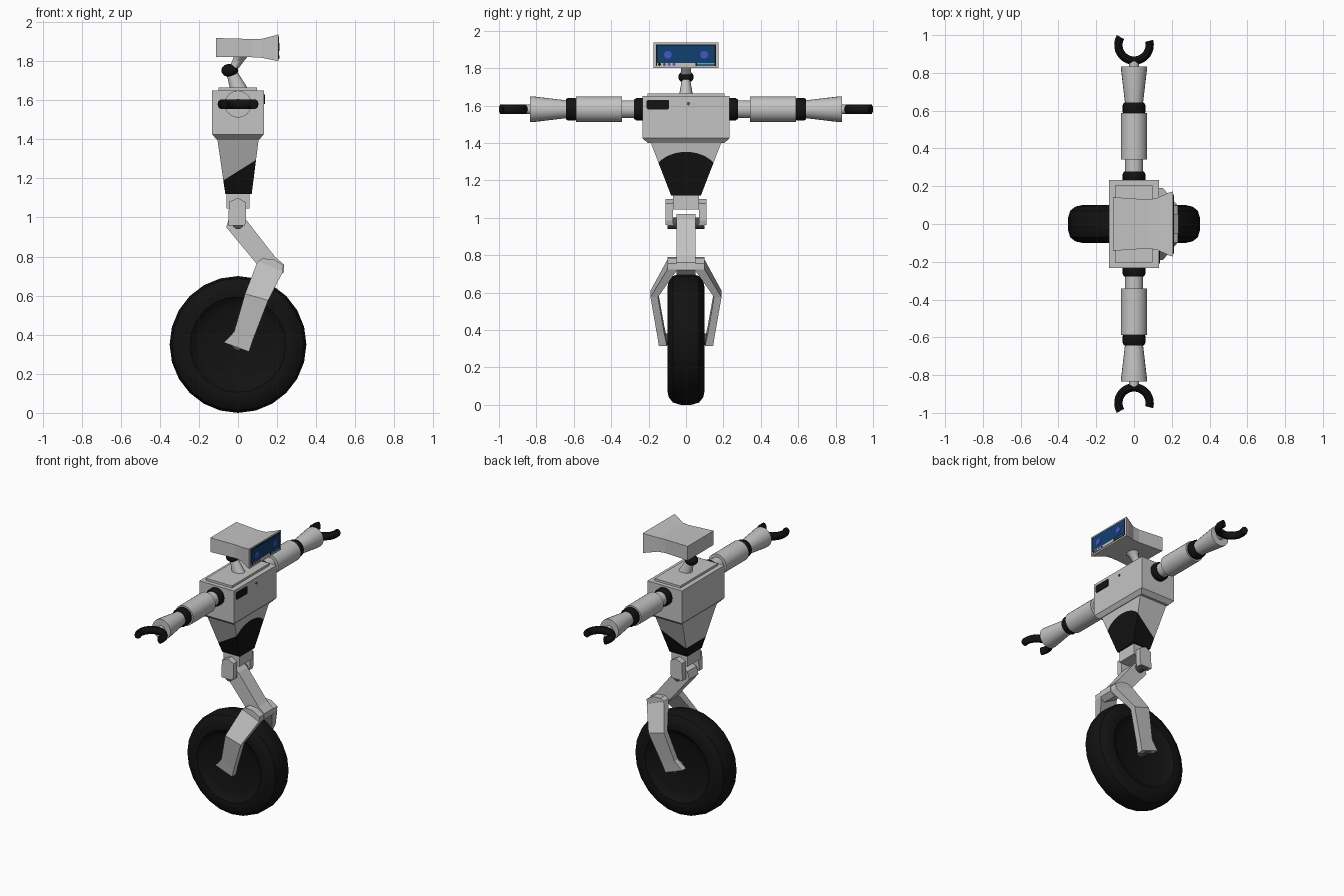
import bpy, bmesh, math

if "Cube" in bpy.data.objects:
    bpy.data.objects.remove(bpy.data.objects["Cube"])

def mat(name, c):
    m = bpy.data.materials.new(name)
    m.diffuse_color = (*c, 1)
    m.use_nodes = True
    m.node_tree.nodes["Principled BSDF"].inputs["Base Color"].default_value = m.diffuse_color
    return m

GREY = mat("light grey", (0.55, 0.55, 0.55))
BLACK = mat("black", (0.006, 0.006, 0.006))
DARK = mat("dark grey", (0.08, 0.08, 0.08))
SCREEN = mat("screen blue", (0.006, 0.05, 0.16))
EYE = mat("eye violet", (0.06, 0.09, 0.6))
CYAN = mat("cyan", (0.1, 0.4, 0.75))

def loft(name, rings, mats, smooth=False, rule=None):
    """Join rings of equal point count and cap both ends."""
    bm = bmesh.new()
    vs = [[bm.verts.new(p) for p in r] for r in rings]
    n = len(vs[0])
    for k in range(len(vs) - 1):
        for i in range(n):
            j = (i + 1) % n
            f = bm.faces.new((vs[k][i], vs[k][j], vs[k + 1][j], vs[k + 1][i]))
            f.material_index = rule(k) if rule else 0
    bm.faces.new(vs[0]).material_index = rule(0) if rule else 0
    bm.faces.new(vs[-1]).material_index = rule(len(vs) - 2) if rule else 0
    bmesh.ops.recalc_face_normals(bm, faces=bm.faces)
    me = bpy.data.meshes.new(name)
    bm.to_mesh(me)
    bm.free()
    for m in mats:
        me.materials.append(m)
    ob = bpy.data.objects.new(name, me)
    bpy.context.collection.objects.link(ob)
    if smooth:
        bpy.ops.object.select_all(action='DESELECT')
        ob.select_set(True)
        bpy.context.view_layer.objects.active = ob
        bpy.ops.object.shade_smooth_by_angle(angle=math.radians(35))
    return ob

def rect(z, x0, x1, y):
    return [(x0, -y, z), (x1, -y, z), (x1, y, z), (x0, y, z)]

def rect_x(x, y0, y1, z0, z1):
    return [(x, y0, z0), (x, y1, z0), (x, y1, z1), (x, y0, z1)]

def ellipse(cx, z, rx, ry, n=20):
    return [(cx + rx * math.cos(2 * math.pi * i / n), ry * math.sin(2 * math.pi * i / n), z) for i in range(n)]

def lathe_y(name, prof, m, cx=0, cz=0, s=1, n=24):
    """Turn (y, radius) pairs about an axis along y."""
    rings = [[(cx + r * math.sin(2 * math.pi * i / n), s * y, cz + r * math.cos(2 * math.pi * i / n))
              for i in range(n)] for y, r in prof]
    return loft(name, rings, [m], True)

def prism_y(name, pts, y0, y1, m):
    return loft(name, [[(x, y, z) for x, z in pts] for y in (y0, y1)], [m])

def plate(name, y0, y1, z0, z1, m, x=0.205, t=0.003):
    return loft(name, [rect_x(x - 0.002, y0, y1, z0, z1), rect_x(x + t, y0, y1, z0, z1)], [m])

def disc(name, y, z, r, m, x, t=0.003, n=14):
    ring = lambda px: [(px, y + r * math.cos(2 * math.pi * i / n), z + r * math.sin(2 * math.pi * i / n)) for i in range(n)]
    return loft(name, [ring(x - 0.002), ring(x + t)], [m])

# Wheel
half = [(0.065, 0.19), (0.08, 0.225), (0.098, 0.245), (0.1, 0.275), (0.092, 0.31), (0.07, 0.338), (0.03, 0.35)]
lathe_y("wheel", [(-y, r) for y, r in half] + half[::-1], BLACK, cz=0.35)
lathe_y("axle", [(-0.135, 0.03), (0.135, 0.03)], DARK, cz=0.35, n=12)

# Fork legs: (back x, back z, front x, front z, inner y, outer y)
FORK = [(0.10, 0.775, 0.23, 0.723, 0.045, 0.10), (0.036, 0.61, 0.154, 0.575, 0.15, 0.19),
        (-0.02, 0.415, 0.077, 0.375, 0.115, 0.155), (-0.072, 0.36, 0.056, 0.313, 0.102, 0.145)]
for s, side in ((-1, "right"), (1, "left")):
    loft(side + "_fork", [[(bx, s * yi, bz), (fx, s * yi, fz), (fx, s * yo, fz), (bx, s * yo, bz)]
                          for bx, bz, fx, fz, yi, yo in FORK], [GREY])
    # Knee cheek above the fork
    prism_y(side + "_knee_cheek", [(0.10, 0.775), (0.125, 0.79), (0.185, 0.785), (0.232, 0.755), (0.23, 0.723)],
            s * 0.045, s * 0.098, GREY)
    # Hip plates
    prism_y(side + "_hip_plate", [(-0.046, 1.08), (0, 1.10), (0.042, 1.077), (0.042, 0.985), (0.035, 0.96), (-0.05, 0.96)],
            s * 0.07, s * 0.11, GREY)

# Thigh, hip pin and hip block
prism_y("thigh", [(-0.06, 0.95), (-0.045, 1.0), (0, 1.02), (0.04, 0.99), (0.19, 0.798), (0.235, 0.76),
                  (0.235, 0.72), (0.2, 0.695), (0.11, 0.745)], -0.05, 0.05, GREY)
lathe_y("hip_pin", [(-0.1, 0.03), (0.1, 0.03)], DARK, cz=0.97, n=14)
loft("hip_block", [rect(1.045, -0.06, 0.06, 0.07), rect(1.14, -0.06, 0.06, 0.07)], [GREY])

# Abdomen: black lower part below a sloping line that arches up on the +x face
def section(t):
    x0, x1, y = -0.065 - 0.042 * t, 0.07 + 0.037 * t, 0.08 + 0.112 * t
    return [(x0, -y), (x0, y)] + [(x1, y * (1 - i / 6)) for i in range(13)]

def abdomen_ring(t_of):
    out = []
    for i in range(15):
        t = t_of(i)
        x, y = section(t)[i]
        out.append((x, y, 1.12 + 0.29 * t))
    return out

def split(i):
    if i < 2:
        return 0.24
    u = (i - 8) / 6
    return 0.6 + 0.2 * (1 - u * u)

loft("abdomen", [abdomen_ring(lambda i: 0), abdomen_ring(split), abdomen_ring(lambda i: 1)],
     [BLACK, GREY], rule=lambda k: 0 if k == 0 else 1)

# Chest and top plate
loft("chest", [rect(1.40, -0.11, 0.11, 0.205), rect(1.425, -0.132, 0.132, 0.233),
               rect(1.65, -0.132, 0.132, 0.233)], [GREY])
loft("chest_top_plate", [rect(1.645, -0.1, 0.097, 0.205), rect(1.665, -0.1, 0.097, 0.205)], [GREY])

# Chest vent and small lock
v = [(-0.205, 1.58), (-0.095, 1.58), (-0.09, 1.587), (-0.09, 1.623), (-0.095, 1.63), (-0.205, 1.63), (-0.21, 1.623), (-0.21, 1.587)]
loft("chest_vent", [[(x, y, z) for y, z in v] for x in (0.13, 0.137)], [BLACK])
disc("chest_lock", 0.013, 1.61, 0.009, DARK, 0.132)

# Neck
loft("lower_neck", [ellipse(0.005, 1.66, 0.046, 0.036), ellipse(-0.03, 1.74, 0.03, 0.022)], [GREY], True)
ball = [(math.sin(a), math.cos(a)) for a in [math.pi * k / 10 for k in range(1, 10)]]
loft("neck_ball", [ellipse(-0.042, 1.752 + 0.034 * c, 0.043 * q, 0.041 * q) for q, c in ball], [BLACK], True)
loft("upper_neck", [ellipse(-0.022, 1.765, 0.026, 0.026), ellipse(0.0, 1.80, 0.03, 0.028),
                    ellipse(0.015, 1.825, 0.036, 0.05)], [GREY], True)

# Head flaring toward the screen: (x, half width, bottom, top)
loft("head", [rect_x(x, -w, w, a, b) for x, w, a, b in
              ((-0.112, 0.142, 1.82, 1.918), (0.07, 0.13, 1.82, 1.913), (0.12, 0.136, 1.817, 1.914),
               (0.185, 0.166, 1.804, 1.93), (0.207, 0.173, 1.80, 1.937))], [GREY])

# Screen, eyes and indicators
plate("screen_border", -0.16, 0.16, 1.811, 1.927, BLACK, 0.207, 0.002)
plate("screen", -0.152, 0.152, 1.828, 1.921, SCREEN, 0.208, 0.003)
plate("indicator_strip", -0.155, 0.05, 1.81, 1.828, GREY, 0.208, 0.003)
for s in (-1, 1):
    disc("eye", s * 0.097, 1.872, 0.021, EYE, 0.21)
for k, m in enumerate((BLACK, DARK, EYE, EYE)):
    disc("indicator", -0.142 + 0.026 * k, 1.82, 0.008, m, 0.21)
for z in (1.814, 1.822):
    plate("cyan_stripe", 0.06, 0.152, z, z + 0.004, CYAN, 0.208, 0.003)

# Arms: (name, (y, radius) profile, colour)
ARM = [("shoulder_joint", [(0.22, 0.052), (0.235, 0.06), (0.265, 0.06), (0.278, 0.052)], BLACK),
       ("upper_arm_neck", [(0.27, 0.048), (0.36, 0.048)], GREY),
       ("upper_arm", [(0.342, 0.069), (0.588, 0.069)], GREY),
       ("elbow", [(0.58, 0.054), (0.592, 0.06), (0.63, 0.06), (0.642, 0.054)], BLACK),
       ("forearm", [(0.635, 0.047), (0.66, 0.05), (0.82, 0.069), (0.835, 0.069)], GREY),
       ("wrist", [(0.82, 0.026), (0.86, 0.026)], GREY)]
for s, side in ((-1, "right"), (1, "left")):
    for name, prof, m in ARM:
        lathe_y(side + "_" + name, prof, m, cz=1.58, s=s)
    # C-shaped claw opening outward
    rings = []
    for k in range(19):
        a = math.radians(150 + 225 * k / 18)
        ring = []
        for i in range(10):
            b = 2 * math.pi * i / 10
            r = 0.083 + 0.022 * math.cos(b)
            ring.append((r * math.cos(a), s * (0.948 + r * math.sin(a)), 1.58 + 0.026 * math.sin(b)))
        rings.append(ring)
    loft(side + "_claw", rings, [BLACK], True)
